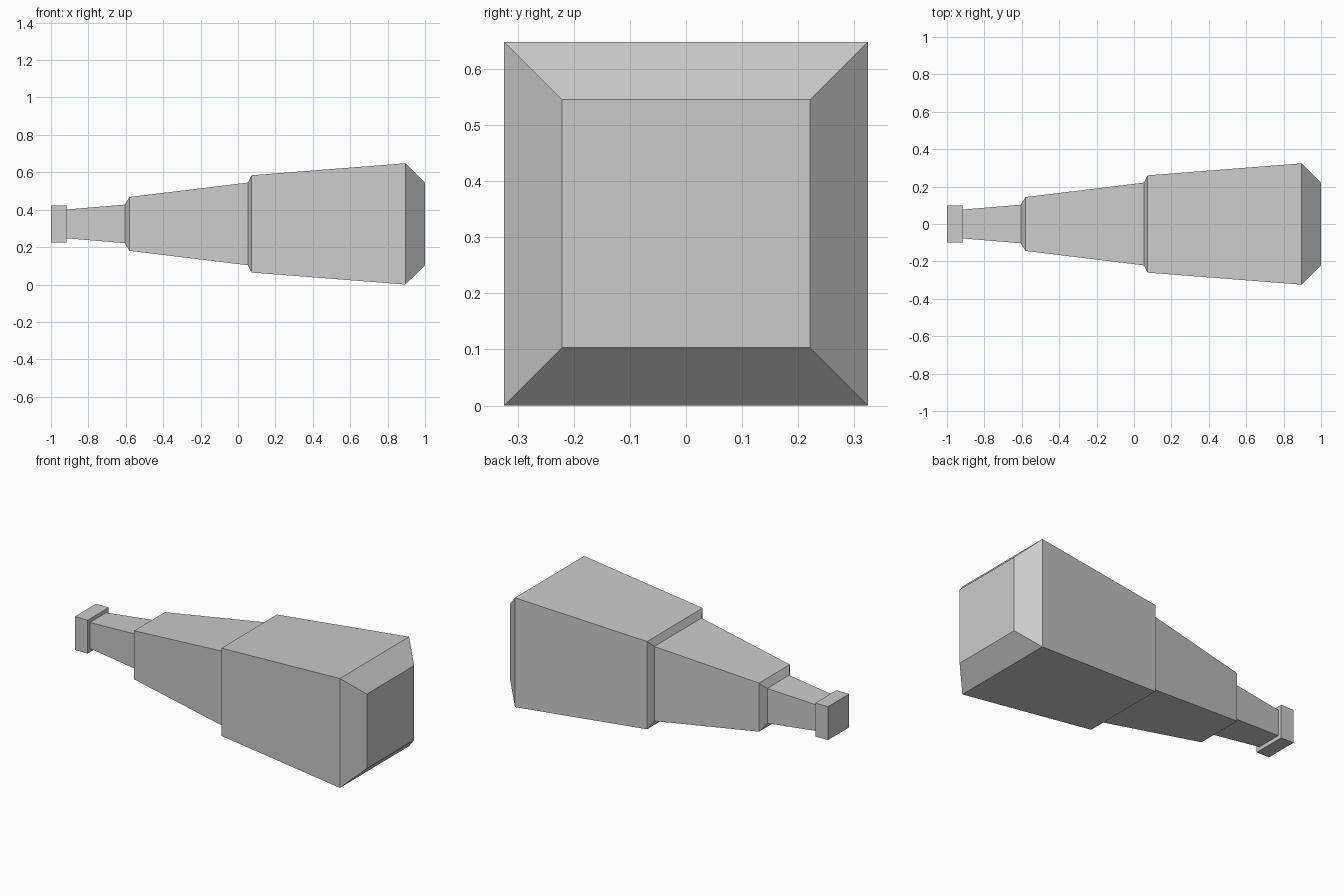
import bpy, bmesh

if "Cube" in bpy.data.objects:
    bpy.data.objects.remove(bpy.data.objects["Cube"])

AXIS_Z = 0.324  # height of the telescope's centre line


def square_tube(name, profile, cap_start=False, cap_end=False):
    """Loft square rings along x; profile holds (x, half width) points."""
    bm = bmesh.new()
    rings = []
    for x, h in profile:
        rings.append([bm.verts.new((x, y * h, AXIS_Z + z * h))
                      for y, z in ((-1, -1), (1, -1), (1, 1), (-1, 1))])
    for a, b in zip(rings, rings[1:]):
        for i in range(4):
            j = (i + 1) % 4
            bm.faces.new((a[i], a[j], b[j], b[i]))
    if cap_start:
        bm.faces.new(rings[0][::-1])
    if cap_end:
        bm.faces.new(rings[-1])
    # outward winding: ring runs counter-clockwise seen from +x
    mesh = bpy.data.meshes.new(name)
    bm.to_mesh(mesh)
    bm.free()
    obj = bpy.data.objects.new(name, mesh)
    bpy.context.collection.objects.link(obj)
    return obj


# Eyepiece block with the step down to the thin tube
square_tube("eyepiece", [(-1, 0.099), (-0.917, 0.099), (-0.917, 0.077)],
            cap_start=True)

# Thin draw tube
square_tube("small_draw_tube", [(-0.917, 0.077), (-0.605, 0.103)])

# Middle tube with its bevelled shoulder
square_tube("middle_draw_tube",
            [(-0.605, 0.103), (-0.58, 0.144), (0.053, 0.221)])

# Main barrel with shoulder and chamfered front end
square_tube("main_barrel",
            [(0.053, 0.221), (0.073, 0.26), (0.895, 0.324), (1, 0.221)],
            cap_end=True)
